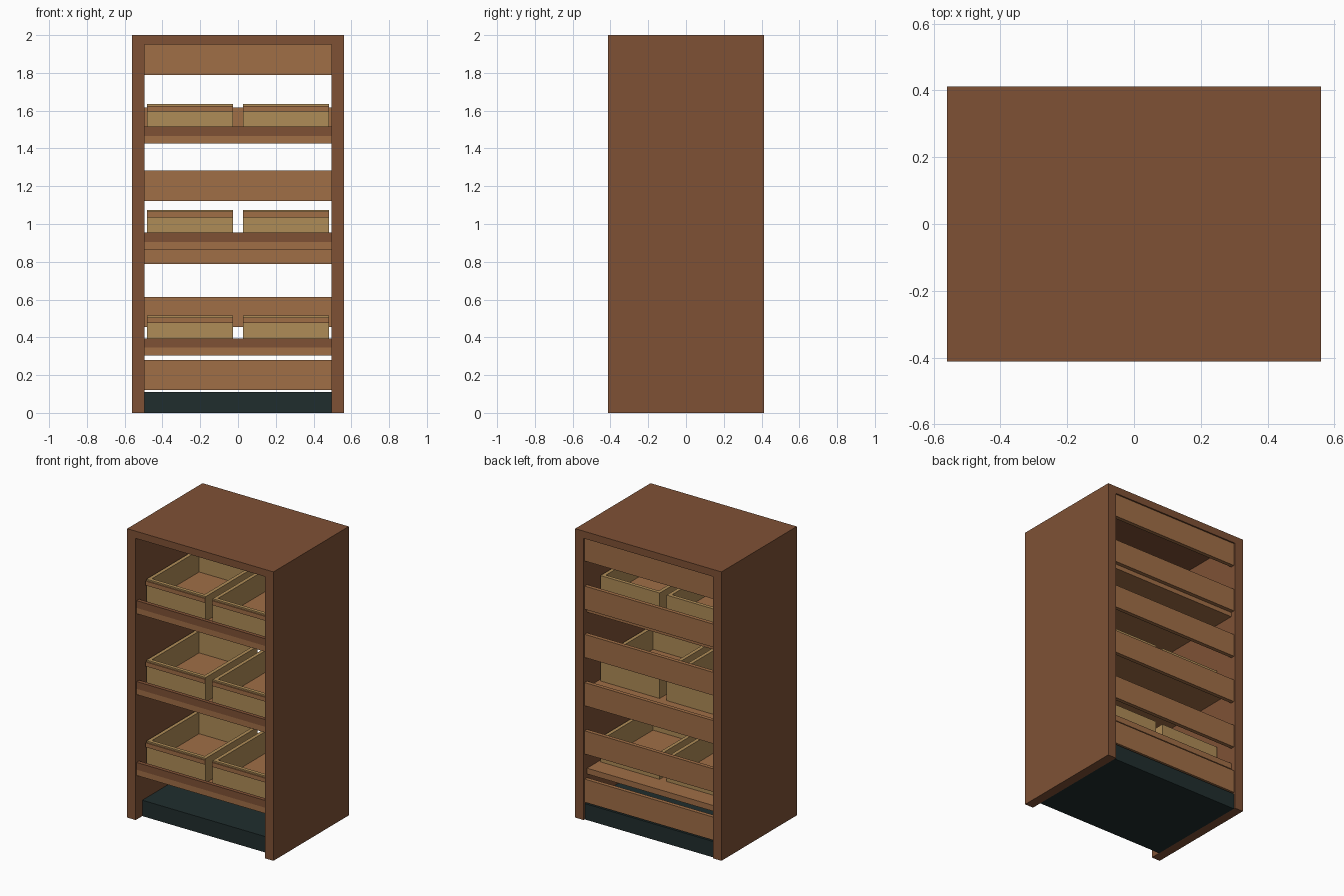
import bpy
import bmesh

old = bpy.data.objects.get("Cube")
if old:
    bpy.data.objects.remove(old, do_unlink=True)


def material(name, r, g, b):
    mat = bpy.data.materials.new(name)
    mat.use_nodes = True
    mat.diffuse_color = (r, g, b, 1)
    mat.node_tree.nodes["Principled BSDF"].inputs["Base Color"].default_value = (r, g, b, 1)
    return mat


DARK_WOOD = material("dark_wood", .212, .083, .036)
WARM_WOOD = material("warm_wood", .352, .156, .061)
PALE_WOOD = material("pale_wood", .429, .262, .095)
PLINTH = material("dark_teal", .0144, .027, .027)


def finish(name, bm, mat):
    bmesh.ops.recalc_face_normals(bm, faces=bm.faces)
    mesh = bpy.data.meshes.new(name)
    bm.to_mesh(mesh)
    bm.free()
    mesh.materials.append(mat)
    obj = bpy.data.objects.new(name, mesh)
    bpy.context.collection.objects.link(obj)
    return obj


def box(name, mat, x, y, z):
    """Box between the (low, high) pairs along each axis."""
    bm = bmesh.new()
    bmesh.ops.create_cube(bm, size=1)
    for v in bm.verts:
        v.co = [(a + b) / 2 + c * (b - a) for c, (a, b) in zip(v.co, (x, y, z))]
    return finish(name, bm, mat)


def extrude_y(name, mat, profile, y0, y1):
    """Extrude an x-z profile along y."""
    bm = bmesh.new()
    face = bm.faces.new([bm.verts.new((x, y0, z)) for x, z in profile])
    moved = bmesh.ops.extrude_face_region(bm, geom=[face])["geom"]
    bmesh.ops.translate(bm, vec=(0, y1 - y0, 0),
                        verts=[g for g in moved if isinstance(g, bmesh.types.BMVert)])
    return finish(name, bm, mat)


W, D, H = .56, .412, 2.0      # half width, half depth, height
IN = .495                     # inner half width

# Cabinet shell: two sides and a top in one profile
extrude_y("cabinet_shell", DARK_WOOD,
          [(-W, 0), (-W, H), (W, H), (W, 0), (IN, 0), (IN, 1.95), (-IN, 1.95), (-IN, 0)],
          -D, D)

# Recessed plinth
box("plinth", PLINTH, (-IN, IN), (-.34, .40), (0, .11))

# Back slats
for i in range(6):
    top = 1.95 - .334 * i
    box(f"back_slat_{i + 1}", WARM_WOOD, (-IN, IN), (.375, .402), (top - .16, top))


def tray(name, cx, z):
    """Open tray with a wooden floor, four walls and a front band."""
    hw, y0, y1, t, top = .227, -.315, .25, .025, z + .17
    x0, x1 = cx - hw, cx + hw
    box(name + "_floor", WARM_WOOD, (x0 + t, x1 - t), (y0 + t, y1 - t), (z, z + .02))
    box(name + "_front", PALE_WOOD, (x0, x1), (y0, y0 + t), (z, top))
    box(name + "_back", PALE_WOOD, (x0, x1), (y1 - t, y1), (z, top))
    for side, a in (("right", x0), ("left", x1 - t)):
        box(f"{name}_{side}", PALE_WOOD, (a, a + t), (y0 + t, y1 - t), (z, top))
    box(name + "_front_band", WARM_WOOD, (x0, x1), (y0 - .009, y0), (z + .13, z + .16))


# Shelves, each with a front lip and a pair of trays
for level, z in (("lower", .305), ("middle", .865), ("upper", 1.425)):
    box(level + "_shelf", WARM_WOOD, (-IN, IN), (-.402, .375), (z, z + .04))
    box(level + "_shelf_lip", DARK_WOOD, (-IN, IN), (-.402, -.375), (z + .04, z + .09))
    for side, s in (("right", -1), ("left", 1)):
        tray(f"{level}_{side}_tray", s * .2535, z + .04)
